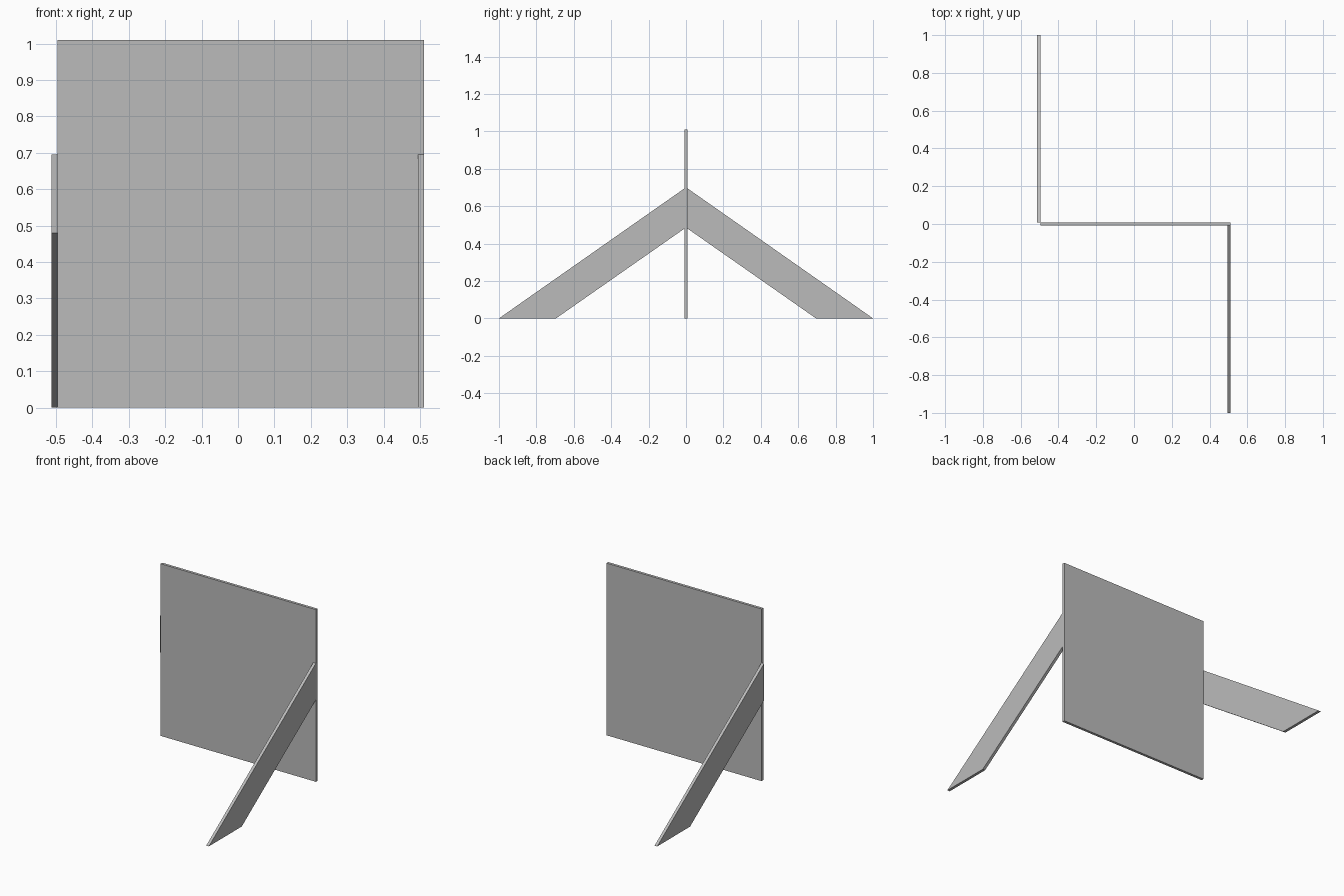
import bpy
import bmesh

cube = bpy.data.objects.get("Cube")
if cube:
    bpy.data.objects.remove(cube, do_unlink=True)

# Single plain grey
grey = bpy.data.materials.new("plain_grey")
grey.use_nodes = True
colour = (0.5, 0.5, 0.5, 1)
grey.diffuse_color = colour
grey.node_tree.nodes["Principled BSDF"].inputs["Base Color"].default_value = colour

HALF = 0.008                 # half the board thickness
LEFT, RIGHT = -0.496, 0.511  # ends of the panel
LEG = 0.017                  # leg thickness


def board(name, profile, x0, x1):
    """Extrude a (y, z) outline along x from x0 to x1."""
    bm = bmesh.new()
    face = bm.faces.new([bm.verts.new((x0, y, z)) for y, z in profile])
    grown = bmesh.ops.extrude_face_region(bm, geom=[face])["geom"]
    moved = [v for v in grown if isinstance(v, bmesh.types.BMVert)]
    bmesh.ops.translate(bm, verts=moved, vec=(x1 - x0, 0, 0))
    bmesh.ops.recalc_face_normals(bm, faces=bm.faces)
    mesh = bpy.data.meshes.new(name)
    bm.to_mesh(mesh)
    bm.free()
    mesh.materials.append(grey)
    obj = bpy.data.objects.new(name, mesh)
    bpy.context.collection.objects.link(obj)


# Upright square panel
board("panel", [(-HALF, 0), (HALF, 0), (HALF, 1.01), (-HALF, 1.01)], LEFT, RIGHT)

# Slanted legs, one forward and one backward at opposite ends
leg = [(HALF, 0.695), (1, 0), (0.695, 0), (HALF, 0.48)]
board("front_leg", [(-y, z) for y, z in leg], RIGHT - LEG, RIGHT)
board("back_leg", leg, LEFT - LEG, LEFT)
